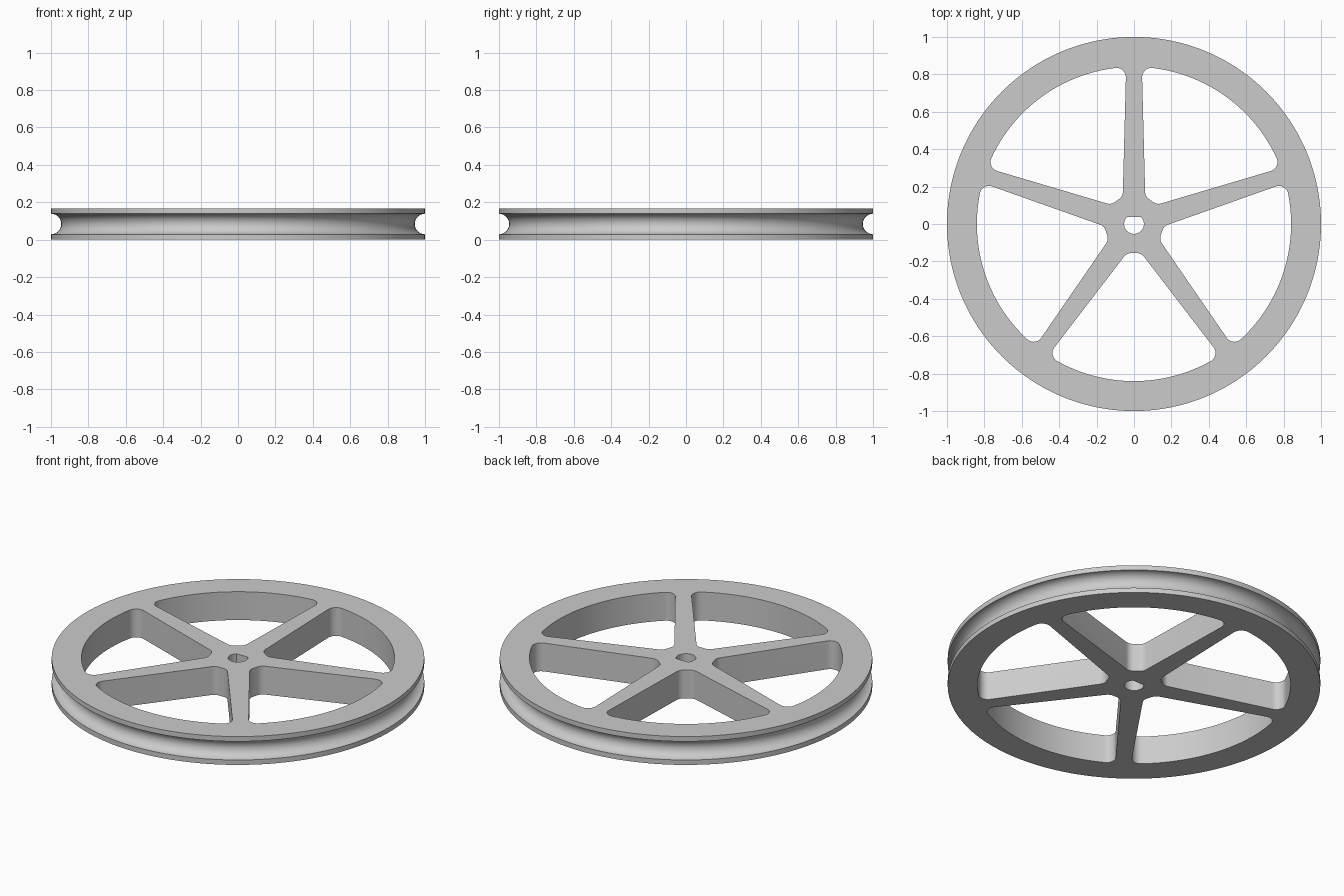
import bpy, bmesh
from math import sin, cos, pi, radians, sqrt, atan2
from mathutils import Vector

cube = bpy.data.objects.get("Cube")
if cube:
    bpy.data.objects.remove(cube, do_unlink=True)

HEIGHT = 0.168
SEGMENTS = 160
SPOKES = 5

grey = bpy.data.materials.new("plain grey")
grey.use_nodes = True
colour = (0.6, 0.6, 0.6, 1)
grey.diffuse_color = colour
grey.node_tree.nodes["Principled BSDF"].inputs["Base Color"].default_value = colour


def polar(angle, r=1.0):
    return Vector((cos(angle), sin(angle))) * r


def arc(centre, r, start, end, steps):
    return [centre + polar(start + (end - start) * i / steps, r) for i in range(steps + 1)]


def loft(name, rings):
    """Closed solid through a stack of equal-length rings, capped at both ends."""
    bm = bmesh.new()
    loops = [[bm.verts.new(p) for p in ring] for ring in rings]
    n = len(loops[0])
    for low, high in zip(loops, loops[1:]):
        for i in range(n):
            j = (i + 1) % n
            bm.faces.new((low[i], low[j], high[j], high[i]))
    bm.faces.new(loops[0][::-1])
    bm.faces.new(loops[-1])
    bmesh.ops.recalc_face_normals(bm, faces=bm.faces)
    mesh = bpy.data.meshes.new(name)
    bm.to_mesh(mesh)
    bm.free()
    mesh.materials.append(grey)
    obj = bpy.data.objects.new(name, mesh)
    bpy.context.collection.objects.link(obj)
    return obj


def cut(target, outline, name):
    """Cut a straight hole of the given outline through the target."""
    cutter = loft(name, [[(p.x, p.y, z) for p in outline] for z in (-0.1, HEIGHT + 0.1)])
    cutter.hide_render = True
    mod = target.modifiers.new(name, 'BOOLEAN')
    mod.operation = 'DIFFERENCE'
    mod.solver = 'EXACT'
    mod.object = cutter
    bpy.context.view_layer.objects.active = target
    bpy.ops.object.modifier_apply(modifier=name)
    bpy.data.objects.remove(cutter, do_unlink=True)


def window_outline():
    """Rounded opening between two tapered spokes, centred on +x."""
    rim, hub, fillet = 0.84, 0.155, 0.05
    half = pi / SPOKES
    slope = -half - radians(1.5)
    along, normal = polar(slope), polar(slope - pi / 2)
    start = polar(pi / 2 - half, 0.064) - normal * fillet
    inner = start + along * ((hub + fillet - start.x) / along.x)
    b = start.dot(along)
    outer = start + along * (-b + sqrt(b * b - start.length_squared + (rim - fillet) ** 2))
    edge, tip = slope - pi / 2, atan2(outer.y, outer.x)
    lower = arc(inner, fillet, -pi, edge, 8) + arc(outer, fillet, edge, tip, 12)
    rim_arc = arc(Vector((0, 0)), rim, tip, -tip, 32)[1:-1]
    return lower + rim_arc + [Vector((p.x, -p.y)) for p in reversed(lower)]


# Disc with a half-round groove around its edge
mid = HEIGHT / 2
groove = arc(Vector((1, mid)), 0.055, 1.5 * pi, pi / 2, 20)
profile = [Vector((1, 0))] + groove + [Vector((1, HEIGHT))]
wheel = loft("pulley_wheel", [
    [(p.x * cos(a), p.x * sin(a), p.y) for a in (2 * pi * i / SEGMENTS for i in range(SEGMENTS))]
    for p in profile])

# Openings that leave the spokes
base = window_outline()
for k in range(SPOKES):
    turn = -pi / 2 + k * 2 * pi / SPOKES
    turned = [polar(atan2(p.y, p.x) + turn, p.length) for p in base]
    cut(wheel, turned, "window_cutter")

# Shaft hole with one flat side
flat = atan2(0.038, 0.037)
cut(wheel, arc(Vector((0, 0)), 0.053, pi - flat, 2 * pi + flat, 32), "shaft_cutter")

# Smooth curved walls, crisp rims
bpy.ops.object.select_all(action='DESELECT')
wheel.select_set(True)
bpy.context.view_layer.objects.active = wheel
bpy.ops.object.shade_smooth_by_angle(angle=radians(30))
